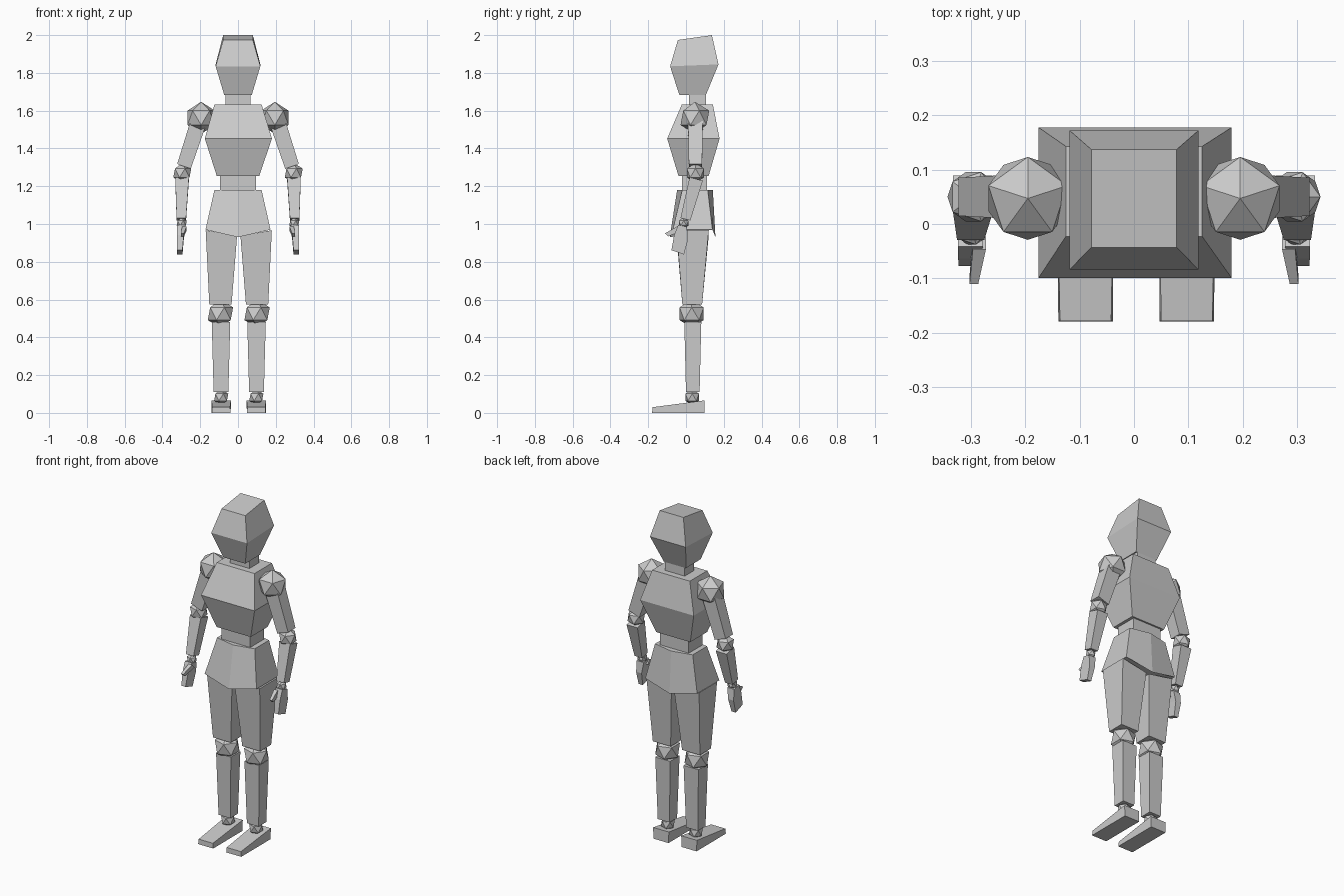
import bpy, bmesh, math
from mathutils import Vector, Matrix

cube = bpy.data.objects.get("Cube")
if cube:
    bpy.data.objects.remove(cube, do_unlink=True)

GREY = (0.6, 0.6, 0.6, 1)
grey = bpy.data.materials.new("plain grey")
grey.use_nodes = True
grey.diffuse_color = GREY
grey.node_tree.nodes["Principled BSDF"].inputs["Base Color"].default_value = GREY


def finish(name, bm):
    bmesh.ops.recalc_face_normals(bm, faces=bm.faces)
    mesh = bpy.data.meshes.new(name)
    bm.to_mesh(mesh)
    bm.free()
    mesh.materials.append(grey)
    ob = bpy.data.objects.new(name, mesh)
    bpy.context.collection.objects.link(ob)


def rect(x, y, z, w, d, tx=0, ty=0):
    """Four corners around a centre, the plane tilted by slopes tx and ty."""
    return [Vector((x + sx * w / 2, y + sy * d / 2, z + tx * sx * w / 2 + ty * sy * d / 2))
            for sx, sy in ((-1, -1), (1, -1), (1, 1), (-1, 1))]


def loft(name, sections, side=1, shift=0):
    """Skin a stack of sections and cap both ends; side -1 mirrors in x."""
    bm = bmesh.new()
    rings = [[bm.verts.new((side * p.x + shift, p.y, p.z)) for p in s] for s in sections]
    n = len(rings[0])
    for a, b in zip(rings, rings[1:]):
        for i in range(n):
            j = (i + 1) % n
            bm.faces.new((a[i], a[j], b[j], b[i]))
    bm.faces.new(rings[0])
    bm.faces.new(rings[-1])
    finish(name, bm)


def ball(name, x, y, z, r, side=1, shift=0, turn=0):
    """Twenty-sided joint."""
    bm = bmesh.new()
    place = Matrix.Translation((side * x + shift, y, z)) @ Matrix.Rotation(turn, 4, 'Z')
    bmesh.ops.create_icosphere(bm, subdivisions=1, radius=r, matrix=place)
    finish(name, bm)


# Head, neck, chest and waist
loft("head", [rect(0, 0.035, 1.682, 0.145, 0.14),
              rect(0, 0.044, 1.84, 0.237, 0.256, 0, 0.04),
              rect(0, 0.047, 1.987, 0.157, 0.18, 0, 0.14)])
loft("neck", [rect(0, 0.06, 1.6, 0.13, 0.09), rect(0, 0.06, 1.7, 0.13, 0.09)])
loft("chest", [rect(0, 0.04, 1.255, 0.225, 0.16),
               rect(0.002, 0.039, 1.452, 0.355, 0.277),
               rect(0, 0.06, 1.632, 0.25, 0.165)])
loft("waist", [rect(0, 0.045, 1.15, 0.19, 0.13), rect(0, 0.045, 1.28, 0.19, 0.13)])


# Pelvis with a ridge down the front and back, lower edge dipping at the middle
def hip_ring(w, front, back, bulge, z_side, z_mid):
    return [Vector(p) for p in ((-w, front, z_side), (0, front - bulge, z_mid), (w, front, z_side),
                                (w, back, z_side), (0, back + bulge, z_mid), (-w, back, z_side))]


loft("pelvis", [hip_ring(0.172, -0.07, 0.14, 0.016, 0.97, 0.93),
                hip_ring(0.125, -0.02, 0.115, 0.027, 1.18, 1.18)])

for side, word in ((1, "left"), (-1, "right")):
    # Leg
    leg = dict(side=side, shift=0.004)
    loft(word + "_thigh", [rect(0.097, 0.033, 0.575, 0.118, 0.105),
                           rect(0.092, 0.035, 0.952, 0.166, 0.17, 0.18)], **leg)
    ball(word + "_knee", 0.097, 0.03, 0.525, 0.075, **leg)
    loft(word + "_shin", [rect(0.094, 0.036, 0.11, 0.078, 0.072),
                          rect(0.094, 0.036, 0.482, 0.098, 0.09)], **leg)
    ball(word + "_ankle", 0.093, 0.033, 0.083, 0.042, **leg)
    loft(word + "_foot", [rect(0.093, -0.04, 0, 0.1, 0.278),
                          rect(0.093, -0.09, 0.043, 0.095, 0.178, 0, 0.17)][:1]
         + [[Vector((0.046, -0.178, 0.03)), Vector((0.14, -0.178, 0.03)),
             Vector((0.145, 0.098, 0.066)), Vector((0.041, 0.098, 0.066))]], **leg)

    # Arm
    ball(word + "_shoulder", 0.195, 0.047, 1.562, 0.085, side, turn=math.pi / 2)
    loft(word + "_upper_arm", [rect(0.286, 0.05, 1.305, 0.072, 0.07, 0.35),
                               rect(0.212, 0.05, 1.53, 0.08, 0.078, 0.35)], side)
    ball(word + "_elbow", 0.295, 0.05, 1.27, 0.053, side)
    loft(word + "_forearm", [rect(0.3, -0.003, 1.025, 0.05, 0.052, 0, -0.25),
                             rect(0.296, 0.054, 1.238, 0.072, 0.07, 0, -0.25)], side)
    ball(word + "_wrist", 0.298, -0.012, 1.005, 0.03, side)
    loft(word + "_hand", [rect(0.308, -0.044, 0.85, 0.028, 0.066, 0, -0.35),
                          rect(0.305, -0.026, 0.93, 0.036, 0.074, 0, -0.3),
                          rect(0.3, -0.018, 0.99, 0.046, 0.046, 0, -0.25)], side)
    loft(word + "_thumb", [rect(0.294, -0.102, 0.943, 0.016, 0.016, 0, -1),
                           rect(0.284, -0.035, 0.975, 0.024, 0.024, 0, -1)], side)
